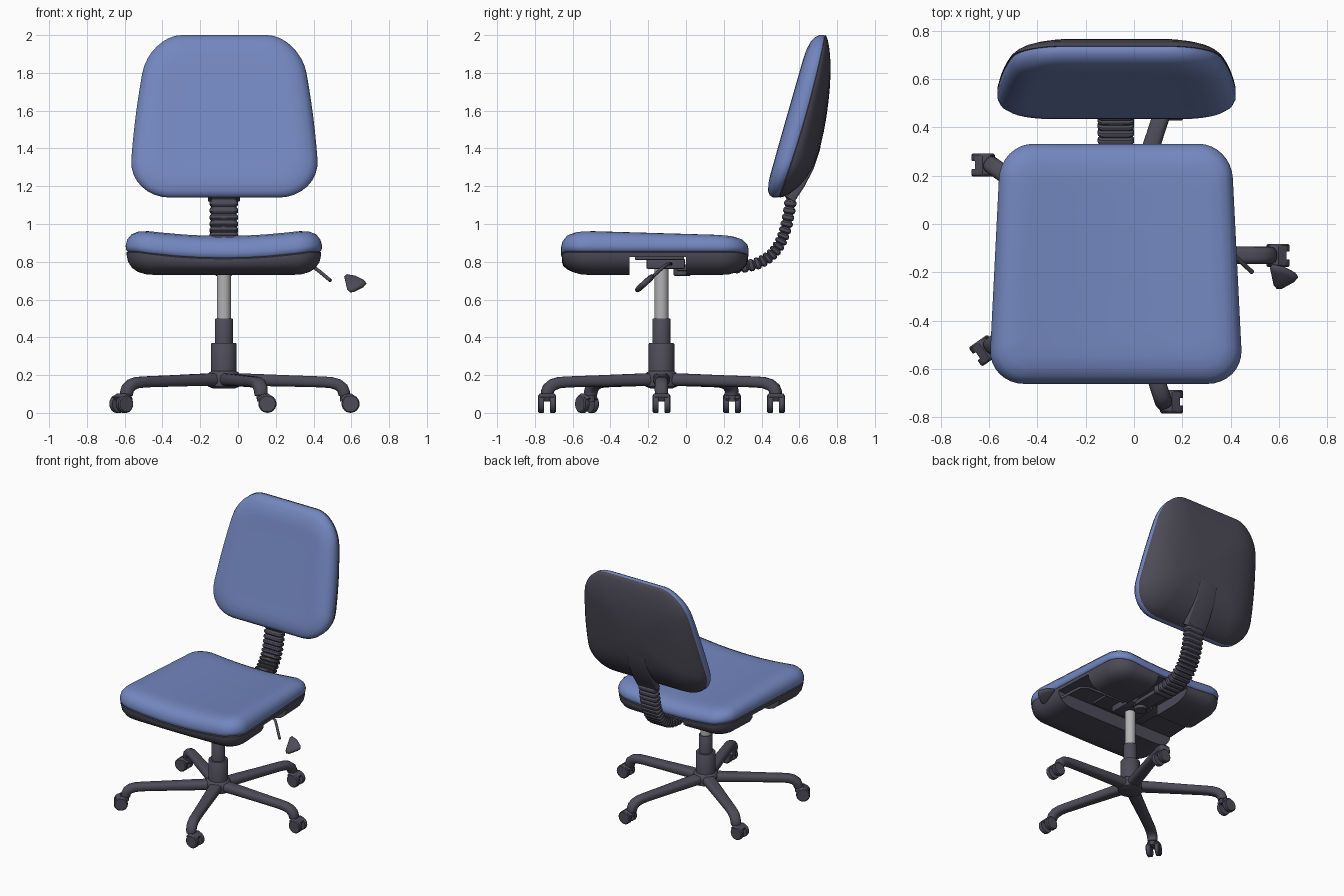
import bpy, bmesh
from math import sin, cos, pi, radians
from mathutils import Vector
from mathutils.geometry import interpolate_bezier

if "Cube" in bpy.data.objects:
    bpy.data.objects.remove(bpy.data.objects["Cube"])

CX, CY = -0.075, -0.13          # column axis


def material(name, color):
    m = bpy.data.materials.new(name)
    m.diffuse_color = (*color, 1)
    m.use_nodes = True
    m.node_tree.nodes["Principled BSDF"].inputs["Base Color"].default_value = m.diffuse_color
    return m


BLUE = material("blue_fabric", (0.17, 0.24, 0.52))
DARK = material("dark_plastic", (0.075, 0.07, 0.095))
STEEL = material("steel", (0.45, 0.45, 0.46))


def finish(name, bm, mat, angle=40):
    bmesh.ops.recalc_face_normals(bm, faces=bm.faces[:])
    me = bpy.data.meshes.new(name)
    bm.to_mesh(me)
    bm.free()
    me.polygons.foreach_set("use_smooth", [True] * len(me.polygons))
    me.set_sharp_from_angle(angle=radians(angle))
    ob = bpy.data.objects.new(name, me)
    bpy.context.collection.objects.link(ob)
    me.materials.append(mat)
    return ob


def loft(name, rings, mat, angle=40):
    """Skin a list of equal-length rings and cap both ends."""
    bm = bmesh.new()
    vs = [[bm.verts.new(p) for p in r] for r in rings]
    n = len(vs[0])
    for a, b in zip(vs, vs[1:]):
        for i in range(n):
            bm.faces.new((a[i], a[(i + 1) % n], b[(i + 1) % n], b[i]))
    bm.faces.new(vs[0])
    bm.faces.new(vs[-1])
    return finish(name, bm, mat, angle)


def outline(hw, hd, r, c=8, e=6):
    """Rounded rectangle with a fixed number of points."""
    corners = [[(sx * (hw - r) + r * cos((k + j / c) * pi / 2),
                 sy * (hd - r) + r * sin((k + j / c) * pi / 2)) for j in range(c + 1)]
               for k, (sx, sy) in enumerate(((1, 1), (-1, 1), (-1, -1), (1, -1)))]
    out = []
    for k in range(4):
        a, b = corners[k][-1], corners[(k + 1) % 4][0]
        out += corners[k]
        out += [(a[0] + (b[0] - a[0]) * j / e, a[1] + (b[1] - a[1]) * j / e) for j in range(1, e)]
    return out


def sweep(name, path, sizes, side, mat, rnd=0.9, angle=40):
    """Sweep a rounded section (half width, half height) along a path."""
    path, side, rings = [Vector(p) for p in path], Vector(side).normalized(), []
    for i, p in enumerate(path):
        t = (path[min(i + 1, len(path) - 1)] - path[max(i - 1, 0)]).normalized()
        up = side.cross(t).normalized()
        w, h = sizes[i]
        rings.append([p + side * a + up * b for a, b in outline(w, h, min(w, h) * rnd, 4, 2)])
    return loft(name, rings, mat, angle)


def lathe(name, centre, profile, mat, axis=(0, 0, 1), n=32):
    """Round part from (radius, distance along axis) pairs."""
    axis = Vector(axis).normalized()
    u = axis.orthogonal().normalized()
    v = axis.cross(u)
    return loft(name, [[Vector(centre) + axis * d + (u * cos(2 * pi * i / n) + v * sin(2 * pi * i / n)) * r
                        for i in range(n)] for r, d in profile], mat)


def box(name, lo, hi, mat, bevel=0.0):
    bm = bmesh.new()
    bmesh.ops.create_cube(bm, size=1)
    for v in bm.verts:
        v.co = [(l + h) / 2 + c * (h - l) for l, h, c in zip(lo, hi, v.co)]
    if bevel:
        bmesh.ops.bevel(bm, geom=bm.edges[:], offset=bevel, segments=2, affect='EDGES', profile=0.5)
    return finish(name, bm, mat)


# Seat: fabric cushion on a moulded under-shell
def seat_ring(inset, scale, z, dish, slope):
    ring = []
    for u, v in outline(0.5 - inset, 0.495 - inset, max(0.14 - inset * 0.6, 0.05)):
        u, v = u * scale, v * scale
        x = u * (1 - 0.1 * v)
        dz = -dish * max(0, 1 - (x / 0.46) ** 2) - slope * (v + 0.4)
        ring.append((CX + x, v - 0.165, z + dz))
    return ring


cushion = [(0.012, 1, 0.852), (0, 1, 0.862), (-0.002, 1, 0.885), (0.006, 1, 0.918), (0.028, 1, 0.947),
           (0.065, 1, 0.964), (0.11, 1, 0.972)] + [(0.11, s, 0.973) for s in (0.88, 0.72, 0.55, 0.35, 0.18, 0.05)]
loft("seat_cushion", [seat_ring(i, s, z, 0.035, max(0, z - 0.87) * 0.24) for i, s, z in cushion], BLUE, 60)
shell = [(0.15, 0.5, 0.73), (0.15, 1, 0.73), (0.10, 1, 0.734), (0.06, 1, 0.746), (0.03, 1, 0.768),
         (0.01, 1, 0.80), (0.003, 1, 0.835), (0.003, 1, 0.85), (0.012, 1, 0.858), (0.06, 1, 0.872)]
seat_shell = loft("seat_shell", [seat_ring(i, s, z, 0 if z > 0.87 else 0.035 * min(1, max(0, (z - 0.75) / 0.08)), 0)
                                 for i, s, z in shell], DARK)

# Cross recess and rear channel in the under-shell
cutters = [box("recess_cutter", (-1, -0.30, 0.6), (1, 0.0, 0.826), DARK),
           box("channel_cutter", (CX - 0.13, -0.05, 0.6), (CX + 0.13, 0.5, 0.805), DARK)]
for c in cutters:
    c.hide_render = True
    m = seat_shell.modifiers.new("cut", 'BOOLEAN')
    m.operation, m.solver, m.object = 'DIFFERENCE', 'EXACT', c
bpy.context.view_layer.update()
cut = bpy.data.meshes.new_from_object(seat_shell.evaluated_get(bpy.context.evaluated_depsgraph_get()))
seat_shell.modifiers.clear()
seat_shell.data = cut
cut.set_sharp_from_angle(angle=radians(40))
for c in cutters:
    bpy.data.objects.remove(c)


# Backrest: tilted, tapered pad with a domed rear shell
def back_ring(inset, scale, off, rear):
    ring = []
    for u, v in outline(0.47 - inset, 0.43 - inset, max(0.2 - inset * 0.7, 0.06)):
        u, v = u * scale, v * scale
        x, z = u * (1 - 0.27 * v - 0.25 * v * v), 1.57 + v
        t = (z - 1.14) / 0.86
        y = 0.49 + 0.32 * t - 0.075 * t * t
        y += off * (1.35 - 0.9 * t) if rear else off * (0.85 + 0.9 * t * (1 - t))
        ring.append((CX + 0.003 + x, y, z))
    return ring


front = [(0.012, 1, 0.008), (0, 1, -0.004), (0, 1, -0.035), (0.012, 1, -0.06), (0.035, 1, -0.077),
         (0.075, 1, -0.088), (0.12, 1, -0.091)] + [(0.12, s, -0.088) for s in (0.85, 0.65, 0.4, 0.2, 0.05)]
loft("backrest_cushion", [back_ring(i, s, o, False) for i, s, o in front], BLUE, 60)
rear = [(0.012, 1, -0.006), (0, 1, 0.004), (0.004, 1, 0.018), (0.025, 1, 0.042), (0.06, 1, 0.068), (0.11, 1, 0.09),
        (0.17, 1, 0.107), (0.17, 0.8, 0.115), (0.17, 0.55, 0.121), (0.17, 0.3, 0.124), (0.17, 0.06, 0.125)]
loft("backrest_shell", [back_ring(i, s, o, True) for i, s, o in rear], DARK, 60)
sweep("backrest_bracket", [(CX, 0.555, 1.13), (CX, 0.605, 1.21), (CX, 0.652, 1.3), (CX, 0.685, 1.4),
                           (CX, 0.705, 1.5), (CX, 0.715, 1.6)],
      [(0.085, 0.022), (0.085, 0.025), (0.08, 0.025), (0.075, 0.025), (0.068, 0.022), (0.06, 0.012)], (1, 0, 0), DARK, 0.4)

# Ribbed bellows around the back support
N = 18
path = interpolate_bezier(Vector((CX, 0.20, 0.772)), Vector((CX, 0.50, 0.755)),
                          Vector((CX, 0.53, 0.92)), Vector((CX, 0.56, 1.17)), N * 4 + 1)
sweep("bellows", path, [((0.064, 0.022), (0.074, 0.031), (0.076, 0.033), (0.074, 0.031))[i % 4]
                        for i in range(N * 4 + 1)], (1, 0, 0), DARK, 0.6, 30)

# Tilt mechanism under the seat
box("mechanism_plate", (CX - 0.22, -0.27, 0.81), (CX + 0.22, -0.01, 0.83), DARK, 0.004)
box("mechanism_housing", (CX - 0.10, -0.21, 0.762), (CX + 0.10, -0.005, 0.815), DARK, 0.008)
box("support_bar", (CX - 0.055, -0.05, 0.752), (CX + 0.055, 0.24, 0.785), DARK, 0.006)
lathe("tension_knob", (CX, -0.02, 0.76), [(0.04, -0.035), (0.045, -0.03), (0.045, 0.02)], DARK)

# Height lever and its paddle
sweep("lever_rod", [(0.0, -0.08, 0.79), (0.34, -0.09, 0.79), (0.39, -0.11, 0.78), (0.43, -0.145, 0.75),
                    (0.49, -0.2, 0.70)], [(0.009, 0.009)] * 5, (0, 0.67, -0.74), DARK)
d = Vector((0, -0.74, -0.67))
nrm = Vector((1, 0, 0)).cross(d)
paddle = [(0.562, 0.722), (0.572, 0.731), (0.62, 0.722), (0.672, 0.697), (0.68, 0.685), (0.668, 0.672),
          (0.61, 0.643), (0.59, 0.642), (0.578, 0.655)]
pc = Vector((0.62, -0.22, 0.685))
loft("lever_paddle", [[pc + (Vector((x - 0.62, 0, 0)) + d * ((0.685 - z) / 0.67)) * s + nrm * o for x, z in paddle]
                      for s, o in ((0.6, -0.016), (0.9, -0.011), (1, 0), (0.9, 0.011), (0.6, 0.016))], DARK, 60)

# Gas column
lathe("gas_piston", (CX, CY, 0), [(0.037, 0.45), (0.037, 0.79)], STEEL)
lathe("column_sleeve", (CX, CY, 0), [(0.048, 0.34), (0.048, 0.495), (0.044, 0.50)], DARK)
lathe("column_cover", (CX, CY, 0), [(0.068, 0.19), (0.068, 0.365), (0.064, 0.37)], DARK)
lathe("base_hub", (CX, CY, 0), [(0.06, 0.13), (0.085, 0.14), (0.088, 0.19), (0.08, 0.212), (0.066, 0.222)], DARK)

# Five-legged base with twin-wheel casters
leg = [(0.02, 0.177, 0.046, 0.034), (0.15, 0.175, 0.044, 0.032), (0.35, 0.169, 0.039, 0.030),
       (0.52, 0.164, 0.036, 0.029), (0.57, 0.160, 0.036, 0.030), (0.605, 0.149, 0.036, 0.031),
       (0.628, 0.130, 0.036, 0.032), (0.636, 0.108, 0.035, 0.032), (0.637, 0.092, 0.032, 0.030)]
for k, turn in enumerate((0, 0, 180, 215, 0)):
    a = k * 2 * pi / 5
    out, side = Vector((cos(a), sin(a), 0)), Vector((-sin(a), cos(a), 0))
    hub = Vector((CX, CY, 0))
    sweep(f"base_leg_{k + 1}", [hub + out * r + Vector((0, 0, z)) for r, z, _, _ in leg],
          [(w, h) for _, _, w, h in leg], side, DARK, 0.85)
    b = radians(turn)
    trail, axle = Vector((cos(b), sin(b), 0)), Vector((-sin(b), cos(b), 0))
    stem = hub + out * 0.637
    c = stem + trail * 0.034 + Vector((0, 0, 0.048))
    for s in (-1, 1):
        lathe(f"caster_wheel_{k + 1}_{'left' if s > 0 else 'right'}", c,
              [(0.046, 0.016 * s), (0.048, 0.019 * s), (0.048, 0.042 * s), (0.042, 0.048 * s)], DARK, axle, 24)
    sweep(f"caster_hood_{k + 1}", [c - trail * 0.045 + Vector((0, 0, 0.02)), c - trail * 0.03 + Vector((0, 0, 0.035)),
                                   c + Vector((0, 0, 0.041)), c + trail * 0.03 + Vector((0, 0, 0.026))],
          [(0.034, 0.012), (0.04, 0.014), (0.044, 0.014), (0.04, 0.01)], axle, DARK, 0.6)
    lathe(f"caster_stem_{k + 1}", stem, [(0.022, 0.06), (0.024, 0.11)], DARK, n=16)
